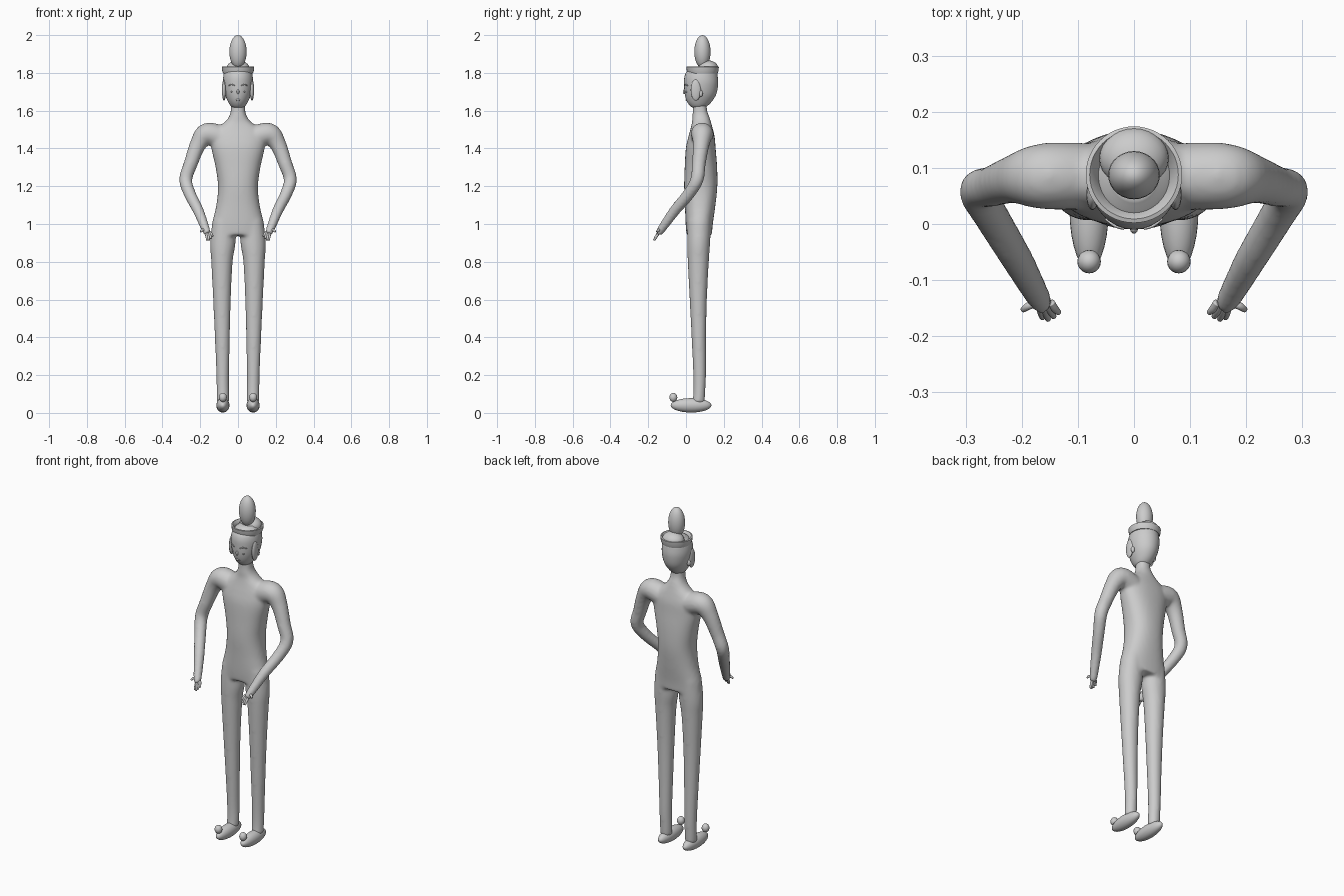
import bpy, bmesh, math
from mathutils import Vector

if "Cube" in bpy.data.objects:
    bpy.data.objects.remove(bpy.data.objects["Cube"])


def catmull(rows, n=6):
    """Resample control rows with a Catmull-Rom spline."""
    v = [Vector(r) for r in rows]
    out = []
    for i in range(len(v) - 1):
        a, b, c, d = v[max(i - 1, 0)], v[i], v[i + 1], v[min(i + 2, len(v) - 1)]
        for k in range(n):
            t = k / n
            out.append(0.5 * (2 * b + (c - a) * t + (2 * a - 5 * b + 4 * c - d) * t * t
                              + (3 * b - a - 3 * c + d) * t ** 3))
    return out + [v[-1]]


def loft(bm, rows, power=2.0, follow=False, segs=32):
    """Skin rings given as rows of x, y, z, rx, ry; follow tilts rings along the path."""
    pts = catmull(rows)
    rings = []
    for i, p in enumerate(pts):
        c = Vector(p[:3])
        u, w = Vector((1, 0, 0)), Vector((0, 1, 0))
        if follow:
            t = Vector(pts[min(i + 1, len(pts) - 1)][:3]) - Vector(pts[max(i - 1, 0)][:3])
            u = Vector((0, 1, 0)).cross(t).normalized()
            w = t.cross(u).normalized()
        ring = []
        for k in range(segs):
            a = 2 * math.pi * k / segs
            ca, sa = math.cos(a), math.sin(a)
            x = math.copysign(abs(ca) ** (2 / power), ca) * p[3]
            y = math.copysign(abs(sa) ** (2 / power), sa) * p[4]
            ring.append(bm.verts.new(c + u * x + w * y))
        rings.append(ring)
    for r, q in zip(rings, rings[1:]):
        for k in range(segs):
            j = (k + 1) % segs
            bm.faces.new((r[k], r[j], q[j], q[k]))
    bm.faces.new(rings[0])
    bm.faces.new(rings[-1])


def finish(bm, name):
    bmesh.ops.recalc_face_normals(bm, faces=bm.faces)
    me = bpy.data.meshes.new(name)
    bm.to_mesh(me)
    bm.free()
    me.shade_smooth()
    ob = bpy.data.objects.new(name, me)
    bpy.context.collection.objects.link(ob)
    return ob


def ellipsoid(name, loc, radii, segs=28):
    bm = bmesh.new()
    bmesh.ops.create_uvsphere(bm, u_segments=segs, v_segments=segs // 2, radius=1)
    bmesh.ops.scale(bm, vec=radii, verts=bm.verts)
    ob = finish(bm, name)
    ob.location = loc
    return ob


def tube(name, rows, segs=12):
    bm = bmesh.new()
    loft(bm, [(*r[:3], r[3], r[3]) for r in rows], follow=True, segs=segs)
    return finish(bm, name)


# Body: torso, legs and arms fused into one smooth skin
bm = bmesh.new()
torso = [(.94, .142, .067, .07), (1.0, .138, .072, .07), (1.1, .115, .081, .075),
         (1.2, .106, .088, .078), (1.3, .119, .086, .079), (1.4, .141, .079, .078),
         (1.46, .145, .07, .082), (1.5, .12, .06, .083), (1.54, .07, .05, .082),
         (1.57, .047, .045, .078), (1.6, .039, .038, .074), (1.65, .037, .037, .073)]
loft(bm, [(0, cy, z, rx, ry) for z, rx, ry, cy in torso], power=2.3)
leg = [(1.02, .075, .06, .062, .07), (.9, .08, .067, .061, .067), (.8, .085, .057, .056, .065),
       (.6, .085, .047, .046, .065), (.4, .083, .04, .039, .068),
       (.2, .081, .034, .034, .072), (.1, .08, .033, .032, .07), (.05, .08, .032, .034, .065)]
arm = [(.09, .085, 1.46, .06), (.165, .085, 1.476, .059), (.212, .08, 1.42, .044),
       (.25, .068, 1.32, .037), (.277, .058, 1.235, .035), (.255, .015, 1.16, .032),
       (.21, -.06, 1.07, .029), (.172, -.128, .975, .023), (.16, -.148, .948, .018)]
for s in (-1, 1):
    loft(bm, [(s * cx, cy, z, rx, ry) for z, cx, rx, ry, cy in leg])
    loft(bm, [(s * x, y, z, r, r) for x, y, z, r in arm], follow=True)
body = finish(bm, "body")
rm = body.modifiers.new("fuse", 'REMESH')
rm.mode = 'VOXEL'
rm.voxel_size = .008
rm.use_smooth_shade = True
sm = body.modifiers.new("soften", 'SMOOTH')
sm.factor = .5
sm.iterations = 12

# Head
bm = bmesh.new()
head = [(1.612, .015, .018, .066), (1.622, .036, .042, .067), (1.65, .054, .067, .071),
        (1.69, .07, .084, .077), (1.74, .079, .09, .08), (1.78, .078, .088, .08),
        (1.81, .069, .077, .083), (1.835, .04, .045, .086)]
loft(bm, [(0, cy, z, rx, ry) for z, rx, ry, cy in head])
finish(bm, "head")

# Crown band: flared hollow ring turned from a small profile
bm = bmesh.new()
profile = [(.062, 1.797), (.079, 1.797), (.084, 1.812), (.086, 1.832), (.079, 1.834), (.06, 1.812)]
n = 48
rings = [[bm.verts.new((r * math.cos(2 * math.pi * k / n), .088 + r * math.sin(2 * math.pi * k / n), z))
          for k in range(n)] for r, z in profile]
for i in range(len(rings)):
    a, b = rings[i], rings[(i + 1) % len(rings)]
    for k in range(n):
        j = (k + 1) % n
        bm.faces.new((a[k], a[j], b[j], b[k]))
band = finish(bm, "crown_band")
band.data.set_sharp_from_angle(angle=math.radians(50))

# Topknot and back bun
ellipsoid("topknot", (0, .087, 1.912), (.046, .043, .088))
ellipsoid("back_bun", (0, .118, 1.822), (.062, .054, .044))

# Face
ellipsoid("nose", (0, -.009, 1.70), (.007, .008, .013), 16)
ellipsoid("mouth", (0, .004, 1.657), (.012, .006, .006), 16)

for s, side in ((-1, "left"), (1, "right")):
    # Eyes, cheeks, ears
    tube(side + "_eyelid", [(s * .018, -.008, 1.733, .0025), (s * .034, -.003, 1.739, .003),
                            (s * .05, .009, 1.733, .0025)], 8)
    ellipsoid(side + "_cheek_dot", (s * .034, .002, 1.70), (.005, .005, .004), 12)
    ellipsoid(side + "_ear", (s * .074, .052, 1.709), (.011, .027, .056))
    ellipsoid(side + "_ear_stud", (s * .074, .079, 1.69), (.01, .01, .018), 16)

    # Shoes with a toe ball
    ellipsoid(side + "_shoe", (s * .08, .027, .04), (.035, .108, .038))
    ellipsoid(side + "_toe_ball", (s * .08, -.067, .082), (.021, .021, .024), 20)

    # Hand
    tips = [(.134, -.158, .935), (.143, -.165, .923), (.153, -.17, .914), (.163, -.167, .914)]
    for i, (x, y, z) in enumerate(tips):
        bx = .148 + i * .007
        tube(f"{side}_finger_{i + 1}", [(s * bx, -.14, .958, .007),
             (s * (bx + x) / 2, (y - .14) / 2 - .002, (z + .958) / 2, .007),
             (s * x, y, z, .005)])
    tube(side + "_thumb", [(s * .172, -.138, .966, .008), (s * .188, -.146, .968, .007),
                           (s * .198, -.153, .958, .005)])
